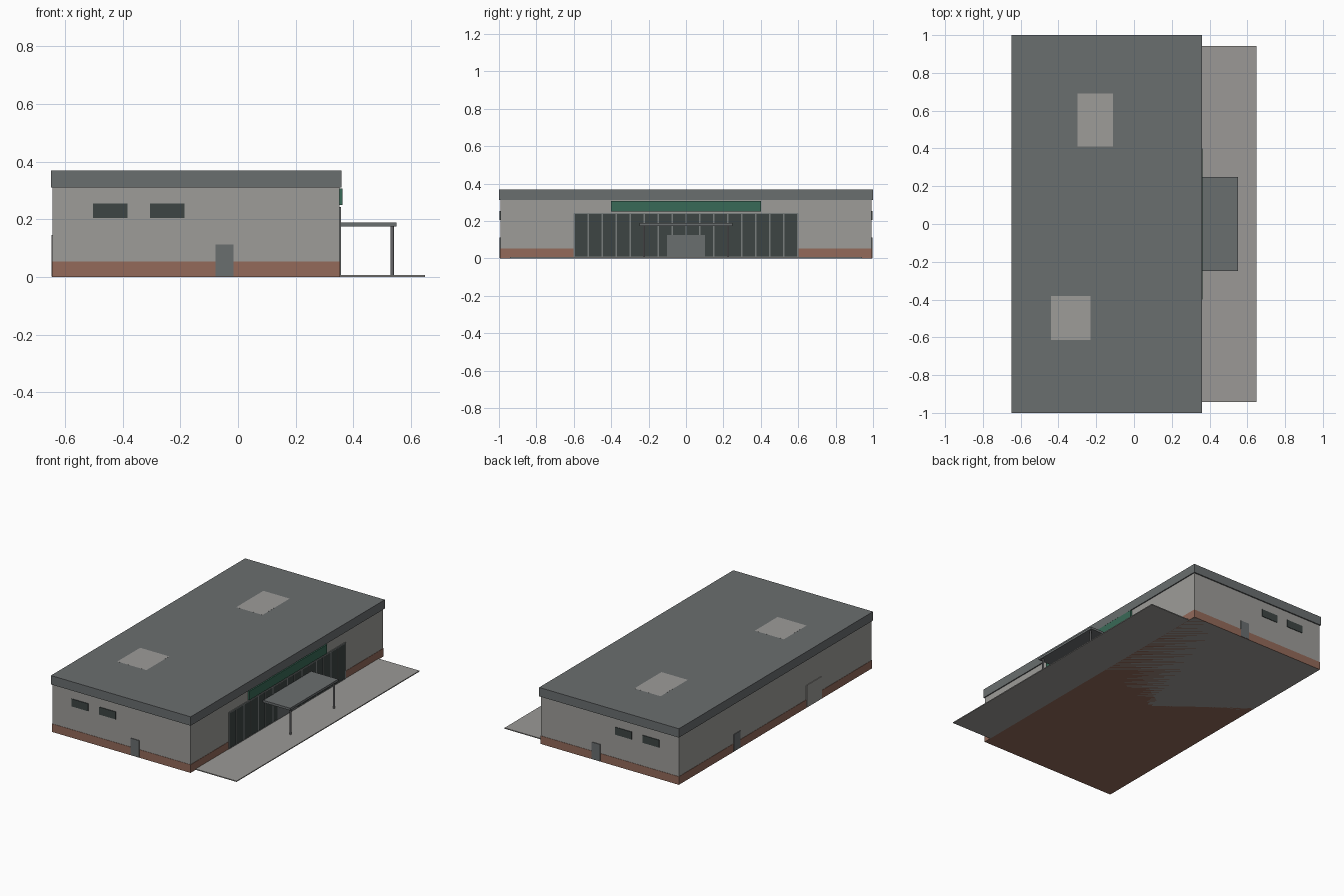
import bpy

cube = bpy.data.objects.get("Cube")
if cube:
    bpy.data.objects.remove(cube, do_unlink=True)


def material(name, hex_code):
    """Flat colour from an sRGB hex code, stored as linear values."""
    rgb = []
    for i in range(0, 6, 2):
        c = int(hex_code[i:i + 2], 16) / 255
        rgb.append(c / 12.92 if c < 0.04 else ((c + 0.055) / 1.055) ** 2.4)
    mat = bpy.data.materials.new(name)
    mat.use_nodes = True
    mat.diffuse_color = (*rgb, 1)
    mat.node_tree.nodes["Principled BSDF"].inputs["Base Color"].default_value = (*rgb, 1)
    return mat


WALL = material("wall_grey", "9d9c99")
ROOF = material("roof_grey", "6a6e6f")
BRICK = material("brick_brown", "936a5a")
GLASS = material("dark_glass", "3d4544")
FRAME = material("frame_grey", "787d7c")
STEEL = material("post_steel", "68686a")
GREEN = material("sign_green", "396a57")
PAVING = material("paving_grey", "9b9996")

LEFT, RIGHT, END = -0.643, 0.352, 0.992   # wall planes
EAVE, TOP = 0.311, 0.369


def box(name, x, y, z, mat):
    """Box given by its (min, max) range on each axis."""
    bpy.ops.mesh.primitive_cube_add(size=1, location=[sum(r) / 2 for r in (x, y, z)])
    ob = bpy.context.object
    ob.name = name
    ob.scale = [r[1] - r[0] for r in (x, y, z)]
    bpy.ops.object.transform_apply(location=False, rotation=False, scale=True)
    ob.data.materials.append(mat)
    return ob


# Main hall, brick plinth and overhanging flat roof
box("walls", (LEFT, RIGHT), (-END, END), (0, EAVE), WALL)
box("plinth", (LEFT - 0.002, RIGHT + 0.002), (-END - 0.002, END + 0.002), (0, 0.053), BRICK)
box("roof", (-0.649, 0.359), (-1, 1), (EAVE, TOP), ROOF)

# Rooftop units sunk almost flush with the roof
box("front_roof_unit", (-0.44, -0.23), (-0.615, -0.38), (EAVE + 0.01, TOP + 0.0002), WALL)
box("back_roof_unit", (-0.3, -0.11), (0.41, 0.69), (EAVE + 0.01, TOP + 0.0002), WALL)

# Glazed shop front with mullions and rails
box("shop_glazing", (RIGHT, RIGHT + 0.003), (-0.6, 0.6), (0.002, 0.24), GLASS)
BAYS = 16
for i in range(BAYS + 1):
    y = -0.597 + 1.194 * i / BAYS
    box(f"mullion_{i}", (RIGHT, RIGHT + 0.005), (y - 0.004, y + 0.004), (0.002, 0.24), FRAME)
for name, z in (("bottom_rail", 0.002), ("top_rail", 0.236)):
    box(name, (RIGHT, RIGHT + 0.005), (-0.6, 0.6), (z, z + 0.007), FRAME)
box("entrance_door", (RIGHT, RIGHT + 0.0056), (-0.102, 0.102), (0.002, 0.125), ROOF)
box("sign_board", (RIGHT, 0.363), (-0.4, 0.4), (0.25, 0.307), GREEN)

# Entrance canopy on two posts
box("canopy", (RIGHT, 0.55), (-0.248, 0.248), (0.174, 0.189), ROOF)
for name, y in (("front_post", -0.225), ("back_post", 0.225)):
    bpy.ops.mesh.primitive_cylinder_add(vertices=20, radius=0.006, depth=0.175,
                                        location=(0.535, y, 0.0875))
    post = bpy.context.object
    post.name = name
    post.data.materials.append(STEEL)
    bpy.ops.object.shade_smooth_by_angle()

# Paved forecourt
box("forecourt", (RIGHT, 0.649), (-0.942, 0.942), (0, 0.006), PAVING)

# Matching windows and service door on both end walls
for side, s in (("front", -1), ("back", 1)):
    y = sorted((s * END, s * (END + 0.004)))
    for i, x in enumerate((-0.504, -0.305)):
        box(f"{side}_window_{i}", (x, x + 0.12), y, (0.205, 0.254), GLASS)
    box(f"{side}_service_door", (-0.078, -0.016), y, (0.002, 0.112), ROOF)

# Left side: staff door and wide loading shutter
box("staff_door", (LEFT - 0.004, LEFT), (0.36, 0.43), (0.002, 0.112), ROOF)
box("loading_shutter", (LEFT - 0.004, LEFT), (-0.475, -0.32), (0.002, 0.146), WALL)
